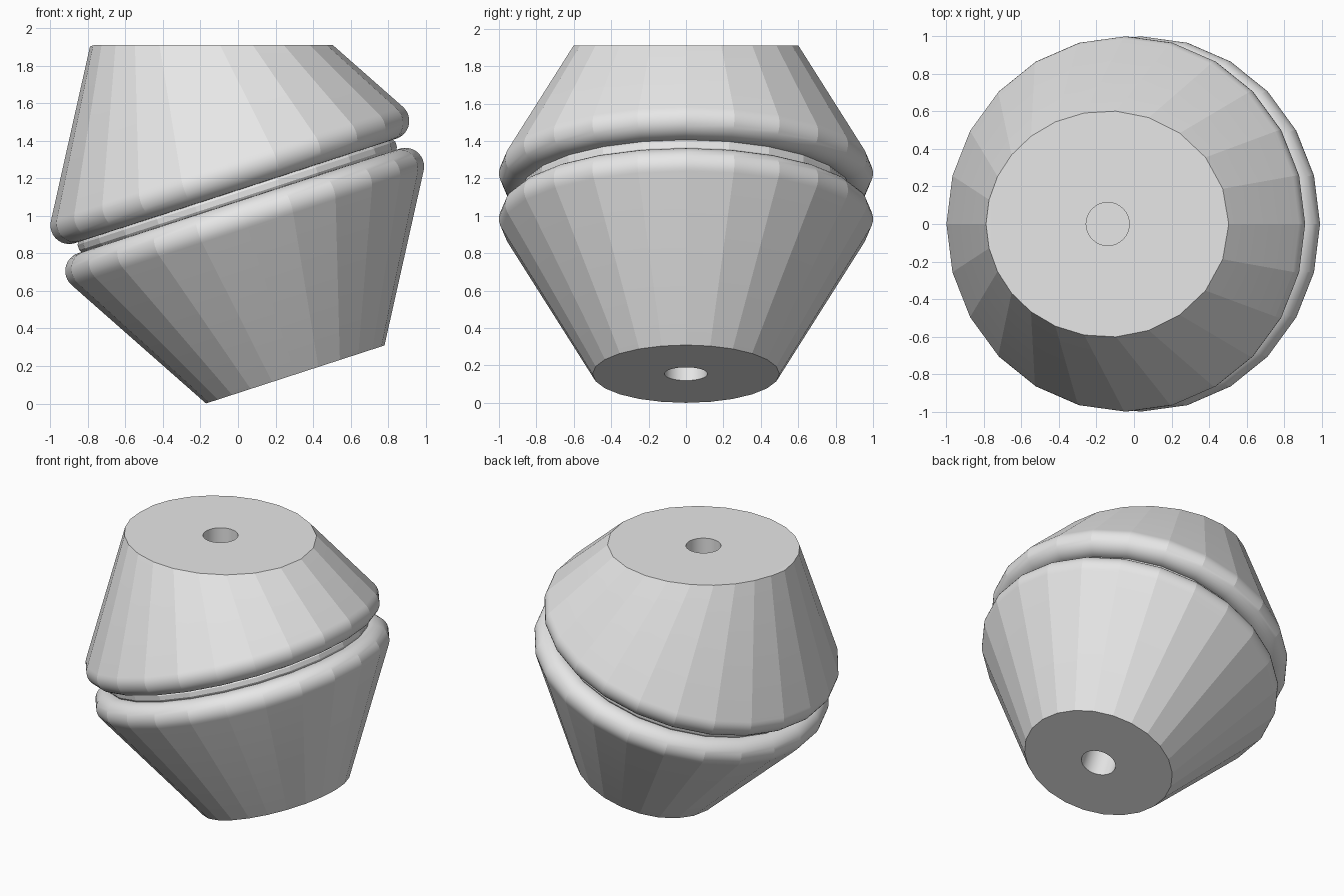
import bpy, bmesh, math
from mathutils import Matrix, Vector

cube = bpy.data.objects.get("Cube")
if cube:
    bpy.data.objects.remove(cube)

SIDES = 24
TILT = math.radians(-18)
TOP = 1.91
BASE = Vector((0.305, 0, 0.155))
FRAME = Matrix.Translation(BASE) @ Matrix.Rotation(TILT, 4, 'Y')

grey = bpy.data.materials.new("light_grey")
grey.use_nodes = True
grey.diffuse_color = (0.8, 0.8, 0.8, 1)
grey.node_tree.nodes["Principled BSDF"].inputs["Base Color"].default_value = (0.8, 0.8, 0.8, 1)


def half_profile():
    """Radius and height of the lower cone, its rounded rim and the groove."""
    rim_r, rim_h, bead = 0.9, 0.872, 0.1
    points = [(0.5, 0)]
    for i in range(13):
        a = math.radians(-31 + i * 11)
        points.append((rim_r + bead * math.cos(a), rim_h + bead * math.sin(a)))
    return points + [(0.89, 0.985)]


def add_object(name, bm):
    mesh = bpy.data.meshes.new(name)
    bm.to_mesh(mesh)
    bm.free()
    mesh.materials.append(grey)
    ob = bpy.data.objects.new(name, mesh)
    bpy.context.collection.objects.link(ob)
    return ob


def add_cutter(name, matrix):
    bm = bmesh.new()
    bmesh.ops.create_cone(bm, cap_ends=True, segments=32, radius1=0.115,
                          radius2=0.115, depth=1.0, matrix=matrix)
    ob = add_object(name, bm)
    ob.hide_render = True
    return ob


# Grooved double cone, turned around a tilted axis
lower = half_profile()
profile = lower + [(r, 2 - h) for r, h in reversed(lower)]
bm = bmesh.new()
rings = []
for r, h in profile:
    angles = [math.tau * k / SIDES for k in range(SIDES)]
    rings.append([bm.verts.new((r * math.cos(a), r * math.sin(a), h)) for a in angles])
for low, high in zip(rings, rings[1:]):
    for k in range(SIDES):
        n = (k + 1) % SIDES
        bm.faces.new((low[k], low[n], high[n], high[k]))
bm.faces.new(list(reversed(rings[0])))
bm.faces.new(rings[-1])
bm.transform(FRAME)

# Level cut across the top
bmesh.ops.bisect_plane(bm, geom=bm.verts[:] + bm.edges[:] + bm.faces[:], dist=1e-5,
                       plane_co=(0, 0, TOP), plane_no=(0, 0, 1), clear_outer=True)
bmesh.ops.holes_fill(bm, edges=[e for e in bm.edges if e.is_boundary], sides=0)
bmesh.ops.recalc_face_normals(bm, faces=bm.faces[:])
body = add_object("grooved_body", bm)

# Upright hole in the top, axial hole in the base
cutters = [add_cutter("top_hole_cutter", Matrix.Translation((-0.14, 0, TOP))),
           add_cutter("base_hole_cutter", FRAME)]
bpy.ops.object.select_all(action='DESELECT')
bpy.context.view_layer.objects.active = body
body.select_set(True)
for cutter in cutters:
    mod = body.modifiers.new("hole", 'BOOLEAN')
    mod.operation = 'DIFFERENCE'
    mod.solver = 'EXACT'
    mod.object = cutter
    bpy.ops.object.modifier_apply(modifier=mod.name)
    bpy.data.objects.remove(cutter)

# Facets stay crisp on the cones, soft along the rims
bpy.ops.object.shade_smooth_by_angle(angle=math.radians(12.5))
